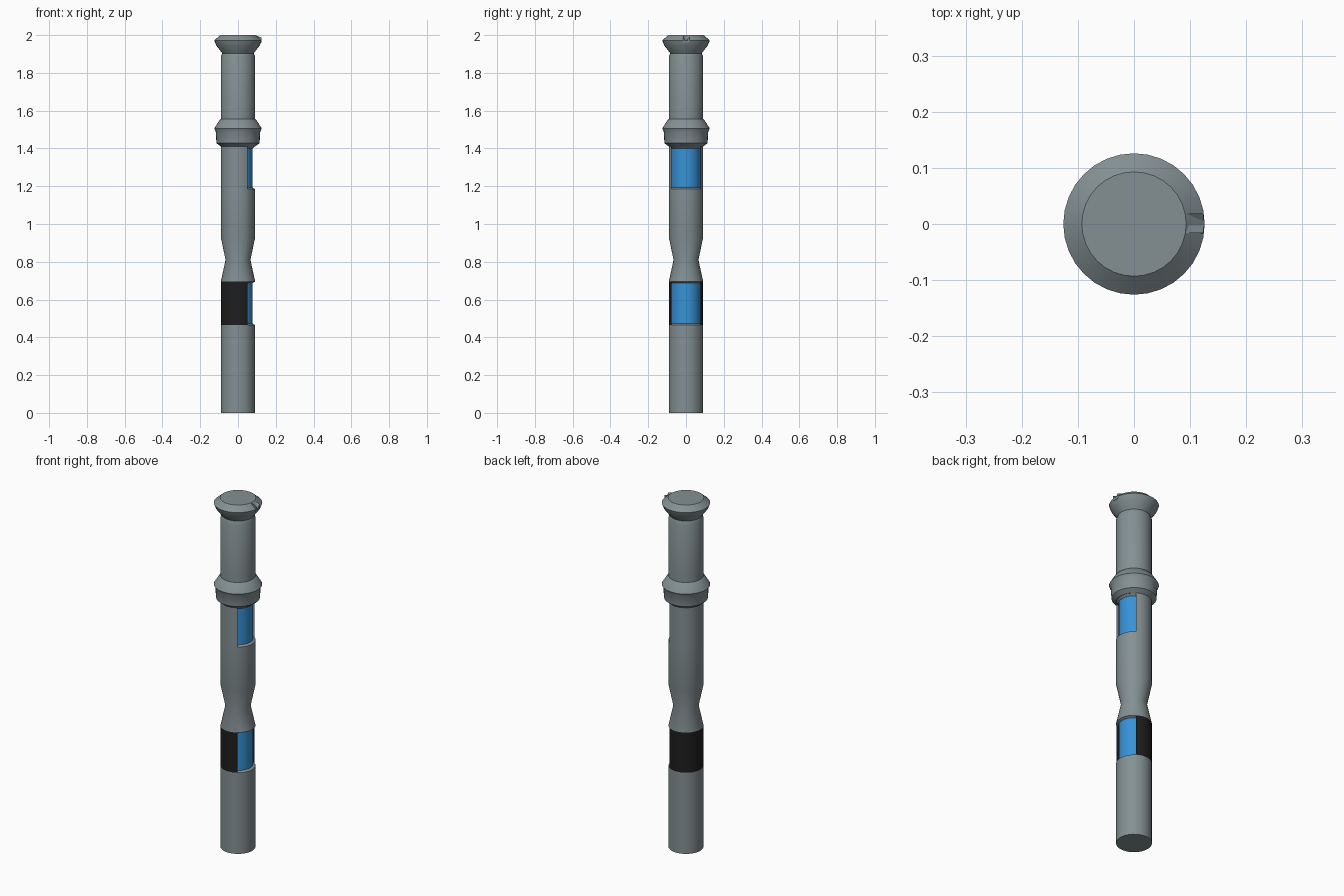
import bpy, bmesh, math

if "Cube" in bpy.data.objects:
    bpy.data.objects.remove(bpy.data.objects["Cube"])

SIDES = 32
WINDOW = math.radians(56.25)      # half-width of the display windows, facing +x
INNER_R = 0.078                   # radius of the recessed displays


def material(name, rgb):
    m = bpy.data.materials.new(name)
    m.diffuse_color = (*rgb, 1)
    m.use_nodes = True
    m.node_tree.nodes["Principled BSDF"].inputs["Base Color"].default_value = m.diffuse_color
    return m


GREY = material("steel grey", (0.23, 0.28, 0.295))
BLUE = material("display blue", (0.038, 0.29, 0.68))
BLACK = material("black band", (0.013, 0.013, 0.013))


def finish(bm, name, smooth=True):
    bmesh.ops.recalc_face_normals(bm, faces=bm.faces)
    me = bpy.data.meshes.new(name)
    bm.to_mesh(me)
    bm.free()
    ob = bpy.data.objects.new(name, me)
    bpy.context.collection.objects.link(ob)
    for m in (GREY, BLUE, BLACK):
        me.materials.append(m)
    if smooth:
        bpy.ops.object.select_all(action='DESELECT')
        ob.select_set(True)
        bpy.context.view_layer.objects.active = ob
        bpy.ops.object.shade_smooth_by_angle(angle=math.radians(25))
    return ob


def lathe(name, rows, windows=False):
    """Revolve (radius, z, recessed, band, display) rows; short rows are plain."""
    step = 2 * math.pi / SIDES
    angles = [-math.pi + i * step for i in range(SIDES)]
    if windows:   # doubled columns give crisp window sides
        angles = sorted(angles + [-WINDOW + 0.004, WINDOW - 0.004])
    inside = [windows and abs(a) < WINDOW - 0.002 for a in angles]
    n = len(angles)
    bm = bmesh.new()
    rings = []
    for row in rows:
        r, z, recessed = row[0], row[1], len(row) > 2 and row[2]
        ring = []
        for a, ins in zip(angles, inside):
            x, y = r * math.cos(a), r * math.sin(a)
            if recessed and ins:
                x = math.sqrt(INNER_R ** 2 - y * y)
            ring.append(bm.verts.new((x, y, z)))
        rings.append(ring)
    for k in range(len(rows) - 1):
        lo, hi = rings[k], rings[k + 1]
        tag = rows[k][3:] or (False, False)
        for i in range(n):
            j = (i + 1) % n
            f = bm.faces.new((lo[i], lo[j], hi[j], hi[i]))
            if inside[i] and inside[j]:
                f.material_index = 1 if tag[1] else 0
            elif tag[0]:
                f.material_index = 2
    bm.faces.new(rings[0])
    bm.faces.new(rings[-1])
    return finish(bm, name)


# Main shaft: two display windows, a black band and a narrow waist
lathe("shaft", [
    (0.091, 0.0), (0.091, 0.465, False, True, False),
    (0.091, 0.472, True, True, True), (0.091, 0.688, True, True, False),
    (0.091, 0.695), (0.066, 0.81), (0.091, 0.93),
    (0.091, 1.185), (0.091, 1.192, True, False, True),
    (0.091, 1.40, True, False, False), (0.091, 1.412)], windows=True)

# Flared collar above the upper display
lathe("collar", [(0.091, 1.41), (0.114, 1.428), (0.118, 1.49),
                 (0.126, 1.505), (0.098, 1.55), (0.091, 1.555)])

# Upper shaft with a chamfered neck
lathe("upper_shaft", [(0.091, 1.55), (0.091, 1.885), (0.083, 1.905)])

# Mushroom-shaped end cap
lathe("end_cap", [(0.083, 1.903), (0.115, 1.945), (0.122, 1.962),
                  (0.126, 1.972), (0.093, 2.0)])

# Notched marker on the cap rim: V groove across a raised block
bm = bmesh.new()
ends = []
for x, top, valley, base in ((0.09, 2.0, 1.998, 1.97), (0.124, 1.988, 1.970, 1.960)):
    ends.append([bm.verts.new((x, y, z)) for y, z in (
        (-0.017, base), (0.017, base), (0.019, top), (0.001, valley), (-0.016, top))])
a, b = ends
for i in range(5):
    j = (i + 1) % 5
    bm.faces.new((a[i], a[j], b[j], b[i]))
bm.faces.new(a)
bm.faces.new(b)
finish(bm, "rim_notch", smooth=False)
